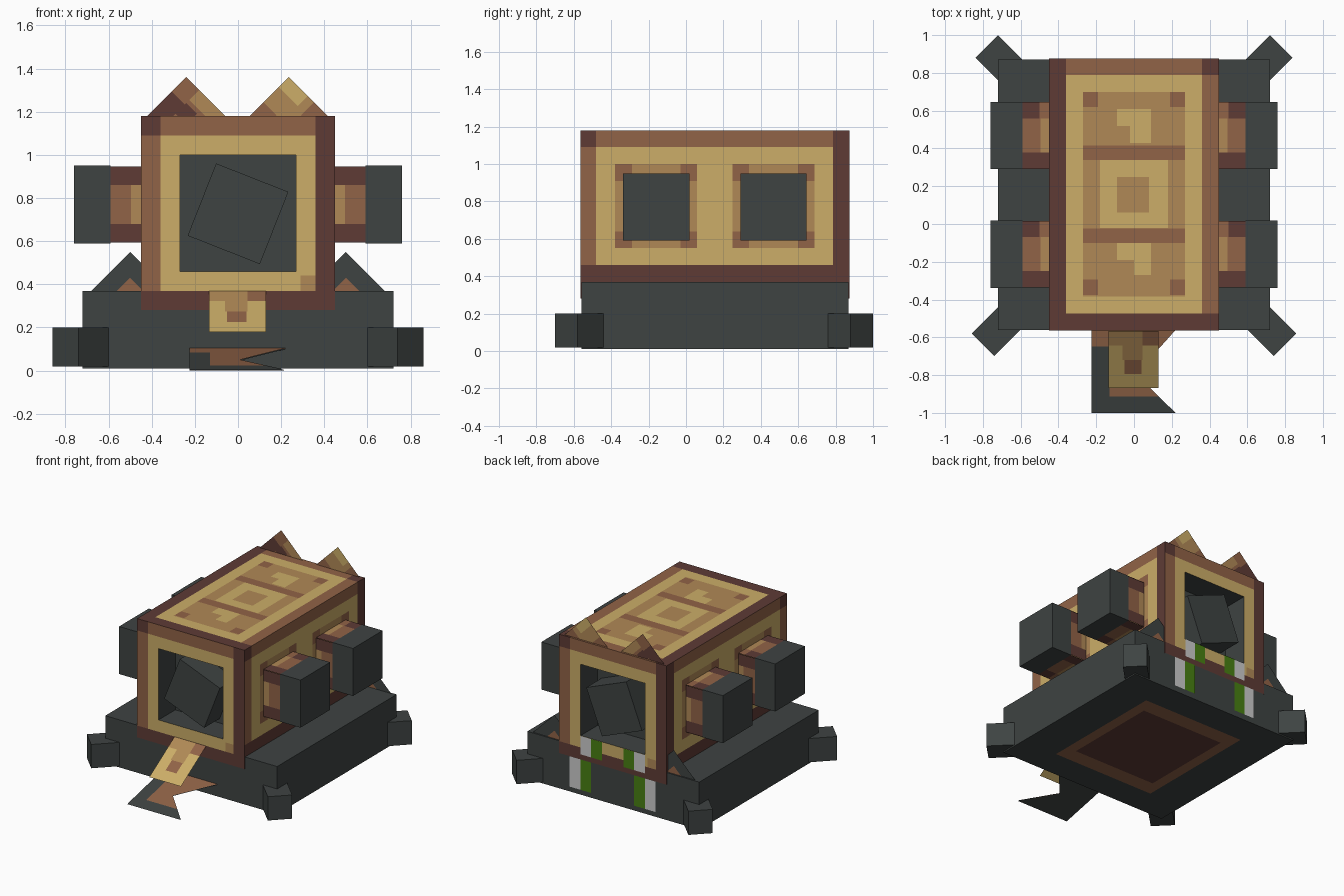
import bpy, bmesh, math
from mathutils import Vector, Matrix

cube = bpy.data.objects.get("Cube")
if cube:
    bpy.data.objects.remove(cube, do_unlink=True)

# Materials
def make_mat(name, rgb):
    lin = [((c / 255 + 0.055) / 1.055) ** 2.4 for c in rgb] + [1.0]
    m = bpy.data.materials.new(name)
    m.use_nodes = True
    m.diffuse_color = lin
    bsdf = m.node_tree.nodes["Principled BSDF"]
    bsdf.inputs["Base Color"].default_value = lin
    bsdf.inputs["Roughness"].default_value = 0.9
    return m

MATS = {n: make_mat(n, c) for n, c in {
    "charcoal": (62, 67, 66), "maroon": (94, 59, 53), "brown": (145, 99, 71),
    "tan": (176, 137, 86), "sand": (204, 174, 104),
    "green": (72, 128, 18), "pale_grey": (204, 204, 204)}.items()}
INDEX = {n: i for i, n in enumerate(MATS)}
X, Y, Z = Vector((1, 0, 0)), Vector((0, 1, 0)), Vector((0, 0, 1))

def finish(bm, name, mirror=False):
    me = bpy.data.meshes.new(name)
    bm.to_mesh(me)
    bm.free()
    for m in MATS.values():
        me.materials.append(m)
    ob = bpy.data.objects.new(name, me)
    bpy.context.collection.objects.link(ob)
    if mirror:
        ob.modifiers.new("Mirror", 'MIRROR').use_axis[0] = True
    return ob

# Flat panel cut along the edges of its colour rectangles; later ones win, None is a hole
def panel(name, o, u, v, rects, mirror=False):
    bm = bmesh.new()
    o = Vector(o)
    us = sorted({round(c, 4) for r in rects for c in r[1:3]})
    vs = sorted({round(c, 4) for r in rects for c in r[3:5]})
    grid = [[bm.verts.new(o + u * a + v * b) for b in vs] for a in us]
    for i in range(len(us) - 1):
        for j in range(len(vs) - 1):
            cu, cv = (us[i] + us[i + 1]) / 2, (vs[j] + vs[j + 1]) / 2
            hit = [r[0] for r in rects if r[1] < cu < r[2] and r[3] < cv < r[4]]
            if hit and hit[-1]:
                f = bm.faces.new((grid[i][j], grid[i + 1][j], grid[i + 1][j + 1], grid[i][j + 1]))
                f.material_index = INDEX[hit[-1]]
    loose = [w for w in bm.verts if not w.link_faces]
    bmesh.ops.delete(bm, geom=loose, context='VERTS')
    return finish(bm, name, mirror)

# Box by centre and size, with optional rotation
def box(name, centre, size, rot=None, mirror=False, open_y=0):
    bm = bmesh.new()
    bmesh.ops.create_cube(bm, size=1)
    if open_y:
        lid = [f for f in bm.faces if f.normal.y * open_y > 0.9]
        bmesh.ops.delete(bm, geom=lid, context='FACES')
        bmesh.ops.reverse_faces(bm, faces=bm.faces[:])
    mat = Matrix.Translation(centre) @ (rot or Matrix()) @ Matrix.Diagonal((*size, 1))
    bmesh.ops.transform(bm, matrix=mat, verts=bm.verts)
    return finish(bm, name, mirror)

# Base and diagonal corner feet
box("base", (0, 0.155, 0.19), (1.44, 1.43, 0.36))
for name, c, a in (("rear_foot", (0.695, 0.855, 0.11), 45), ("front_foot", (0.715, -0.555, 0.11), -45)):
    box(name, c, (0.24, 0.17, 0.18), Matrix.Rotation(math.radians(a), 4, 'Z'), True)
panel("base_underside", (0, 0.155, 0.006), Y, X,
      [("brown", -0.49, 0.49, -0.43, 0.43), ("maroon", -0.37, 0.37, -0.35, 0.35)])

# Cabin roof
roof = [("sand", -0.45, 0.45, -0.565, 0.875), ("brown", 0.36, 0.45, -0.565, 0.79),
        ("brown", -0.36, 0.36, 0.79, 0.875), ("maroon", 0.36, 0.45, 0.79, 0.875),
        ("maroon", -0.45, -0.36, -0.565, 0.875), ("maroon", -0.36, 0.45, -0.565, -0.475),
        ("tan", -0.27, 0.27, -0.385, 0.7), ("sand", -0.18, 0.18, -0.02, 0.34),
        ("brown", -0.27, 0.27, 0.34, 0.415), ("brown", -0.27, 0.27, -0.1, -0.025),
        ("tan", -0.09, 0.08, 0.06, 0.25), ("sand", -0.09, 0.09, 0.52, 0.61),
        ("sand", -0.02, 0.09, 0.43, 0.52), ("sand", -0.09, 0.09, -0.19, -0.1),
        ("sand", 0, 0.09, -0.27, -0.19)]
for sx in (-0.23, 0.23):
    for cy in (-0.335, 0.66):
        roof.append(("brown", sx - 0.04, sx + 0.04, cy - 0.04, cy + 0.04))
panel("cabin_roof", (0, 0, 1.18), X, Y, roof)

# Cabin side walls with a frame behind each arm
ARMS = (-0.16, 0.468)
wall = [("sand", -0.565, 0.875, 0.28, 1.18), ("brown", -0.565, -0.48, 0.46, 1.09),
        ("brown", -0.48, 0.785, 1.09, 1.18), ("maroon", -0.565, -0.48, 1.09, 1.18),
        ("maroon", 0.785, 0.875, 0.28, 1.18), ("maroon", -0.565, 0.875, 0.28, 0.46)]
for cy in ARMS:
    wall.append(("tan", cy - 0.22, cy + 0.22, 0.55, 1.0))
    for a in (-0.22, 0.13):
        for b in (0.55, 0.91):
            wall.append(("brown", cy + a, cy + a + 0.09, b, b + 0.09))
panel("cabin_side", (0.45, 0, 0), Y, Z, wall, True)

# Cabin end frames with a square opening
end = [("sand", -0.45, 0.45, 0.28, 1.18), ("brown", -0.45, -0.36, 0.37, 1.09),
       ("brown", -0.36, 0.36, 1.09, 1.18), ("maroon", -0.45, -0.36, 1.09, 1.18),
       ("maroon", 0.36, 0.45, 0.28, 1.18), ("maroon", -0.45, 0.45, 0.28, 0.37),
       ("tan", 0.29, 0.36, 0.37, 0.44), (None, -0.27, 0.27, 0.46, 1.0)]
panel("cabin_front", (0, -0.565, 0), X, Z, end)
panel("cabin_back", (0, 0.875, 0), -X, Z, end)

# Dark recesses and the tilted core inside them
box("front_recess", (0, -0.465, 0.73), (0.54, 0.2, 0.54), open_y=-1)
box("back_recess", (0, 0.775, 0.73), (0.54, 0.2, 0.54), open_y=1)
box("tilted_core", (0, 0.155, 0.727), (0.36, 1.41, 0.36), Matrix.Rotation(math.radians(21.5), 4, 'Y'))

# Arms: dark outer blocks on banded sleeves
for i, cy in enumerate(ARMS):
    box(f"arm_block_{i}", (0.675, cy, 0.77), (0.17, 0.355, 0.36), mirror=True)
    h = 0.177
    band = [("brown", 0.44, 0.59, -h, h), ("tan", 0.45, 0.495, -0.09, 0.09),
            ("maroon", 0.44, 0.59, -h, -0.09), ("maroon", 0.5, 0.59, 0.09, h)]
    band_side = band + [("maroon", 0.44, 0.59, 0.09, h)]
    panel(f"sleeve_top_{i}", (0, cy, 0.949), X, Y, band, True)
    panel(f"sleeve_bottom_{i}", (0, cy, 0.591), X, -Y, band, True)
    panel(f"sleeve_front_{i}", (0, cy - h, 0.77), X, Z, band_side, True)
    panel(f"sleeve_back_{i}", (0, cy + h, 0.77), X, -Z, band_side, True)

# Upright diamond fins: two on the roof, two on the base
D1, D2 = (X + Z).normalized(), (Z - X).normalized()
s = 0.18 * math.sqrt(2)
panel("roof_fin_left", (0.235, 0.86, 1.0), D1, D2,
      [("tan", 0, s, 0, s), ("sand", 0.19, s, 0.13, s), ("brown", 0.17, s, 0, 0.09),
       ("brown", 0, 0.09, 0.17, s)])
panel("roof_fin_right", (-0.24, 0.86, 1.0), D1, D2,
      [("brown", 0, s, 0, s), ("maroon", 0, 0.16, 0.17, s), ("tan", 0.19, s, 0, 0.17),
       ("maroon", 0.1, 0.17, 0.1, 0.17)])
panel("base_fin", (0.5, 0.86, 0.19), D1, D2,
      [("charcoal", 0, s, 0, s), ("brown", 0.08, 0.17, 0.08, 0.17)], True)

# Sloping tongue below the front opening
slope = Vector((0, 0.3, 0.19)).normalized()
panel("tongue", (0, -0.567, 0.37), X, slope,
      [("sand", -0.135, 0.13, -0.357, 0), ("tan", -0.06, 0.045, -0.18, 0),
       ("brown", -0.05, 0.04, -0.27, -0.18), ("brown", 0.045, 0.13, -0.09, 0),
       ("tan", -0.135, -0.06, -0.09, 0)])

# Notched flap lying in front, dark underneath
lift = Vector((0, 0.44, 0.1)).normalized()
def flap(name, drop, polys):
    bm = bmesh.new()
    for mat, pts in polys:
        f = bm.faces.new([bm.verts.new(Vector((0, -1, 0.004 - drop)) + X * a + lift * b) for a, b in pts])
        f.material_index = INDEX[mat]
        if drop:
            f.normal_flip()
    finish(bm, name)

flap("flap_top", 0, [
    ("charcoal", [(-0.225, 0), (0.22, 0), (0.13, 0.09), (-0.13, 0.09), (-0.13, 0.36), (-0.225, 0.36)]),
    ("brown", [(-0.13, 0.09), (0.13, 0.09), (0.01, 0.21), (0.22, 0.45), (-0.225, 0.45),
               (-0.225, 0.36), (-0.13, 0.36)])])
flap("flap_underside", 0.004, [
    ("charcoal", [(-0.225, 0), (0.22, 0), (0.01, 0.21), (0.22, 0.45), (-0.225, 0.45)])])

# Paired stripes on the back
for name, x, y, z0, z1 in (("upper_stripes", 0.09, 0.879, 0.32, 0.46), ("lower_stripes", 0.18, 0.877, 0.05, 0.28)):
    panel(name, (0, y, 0), -X, Z,
          [("green", -x - 0.09, -x, z0, z1), ("pale_grey", -x - 0.18, -x - 0.09, z0, z1)], True)
